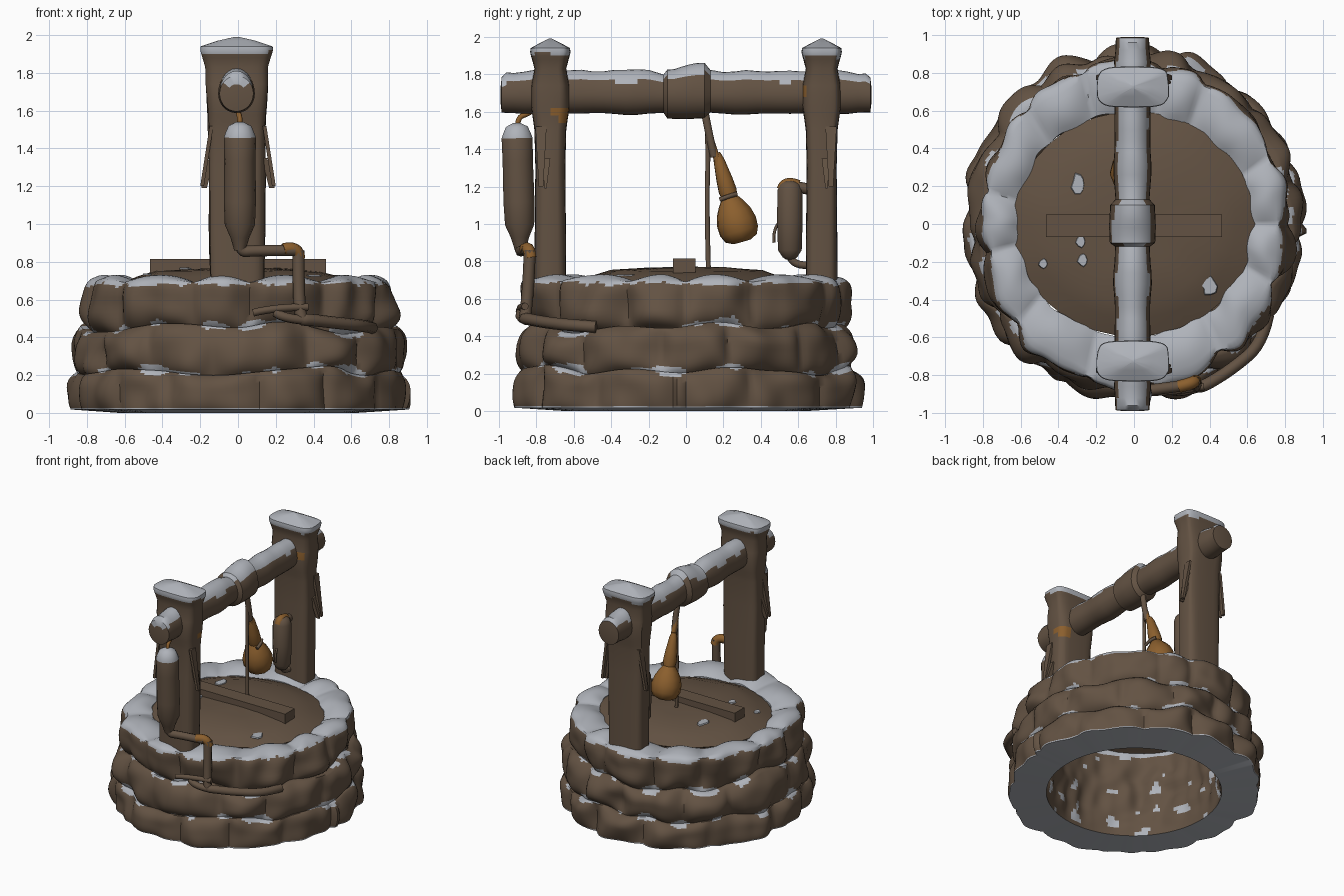
import bpy, bmesh, math, random
from math import sin, cos, tau
from mathutils import Vector, noise

random.seed(4)
if "Cube" in bpy.data.objects:
    bpy.data.objects.remove(bpy.data.objects["Cube"])


def material(name, rgb):
    m = bpy.data.materials.new(name)
    m.use_nodes = True
    m.diffuse_color = (*rgb, 1)
    bsdf = m.node_tree.nodes["Principled BSDF"]
    bsdf.inputs["Base Color"].default_value = (*rgb, 1)
    bsdf.inputs["Roughness"].default_value = 0.9
    return m


MATS = [material("weathered brown", (0.125, 0.085, 0.056)),
        material("snow", (0.43, 0.45, 0.49)),
        material("rust orange", (0.26, 0.115, 0.027))]
BROWN, SNOW, RUST = range(3)


def wobble(x, y, z, scale=1.0):
    return noise.noise(Vector((x, y, z)) * scale)


def finish(bm, name, rule=None, angle=40):
    bmesh.ops.recalc_face_normals(bm, faces=bm.faces)
    if rule:
        for f in bm.faces:
            f.material_index = rule(f.calc_center_median(), f.normal)
    me = bpy.data.meshes.new(name)
    bm.to_mesh(me)
    bm.free()
    for m in MATS:
        me.materials.append(m)
    ob = bpy.data.objects.new(name, me)
    select(ob)
    bpy.ops.object.shade_smooth_by_angle(angle=math.radians(angle))


def select(ob):
    bpy.context.collection.objects.link(ob)
    bpy.ops.object.select_all(action='DESELECT')
    ob.select_set(True)
    bpy.context.view_layer.objects.active = ob


def loft(name, rings, rule):
    """Skin a list of equal point rings and cap both ends."""
    bm = bmesh.new()
    rows = [[bm.verts.new(p) for p in ring] for ring in rings]
    n = len(rows[0])
    for a, b in zip(rows, rows[1:]):
        for i in range(n):
            bm.faces.new((a[i], a[(i + 1) % n], b[(i + 1) % n], b[i]))
    bm.faces.new(rows[0])
    bm.faces.new(rows[-1])
    finish(bm, name, rule)


def lathe(name, profile, start, end, rule, n=14):
    """Profile of (fraction along axis, radius) around the start-end axis."""
    start, end = Vector(start), Vector(end)
    turn = (end - start).to_track_quat('Z', 'Y')
    loft(name, [[start.lerp(end, t) + turn @ Vector((r * cos(tau * i / n), r * sin(tau * i / n), 0))
                 for i in range(n)] for t, r in profile], rule)


def pipe(name, points, radius, mat=BROWN):
    cu = bpy.data.curves.new(name, 'CURVE')
    cu.dimensions = '3D'
    cu.bevel_depth, cu.bevel_resolution, cu.use_fill_caps = radius, 2, True
    sp = cu.splines.new('NURBS')
    sp.points.add(len(points) - 1)
    for p, co in zip(sp.points, points):
        p.co = (*co, 1)
    sp.use_endpoint_u, sp.order_u, sp.resolution_u = True, 3, 5
    cu.materials.append(MATS[mat])
    select(bpy.data.objects.new(name, cu))
    bpy.ops.object.convert(target='MESH')


def box(name, center, size, lean=0.0, taper=1.0):
    bm = bmesh.new()
    bmesh.ops.create_cube(bm, size=1)
    for v in bm.verts:
        shrink = taper if v.co.z < 0 else 1
        p = Vector((v.co.x * size[0], v.co.y * size[1] * shrink, v.co.z * size[2]))
        v.co = Vector(center) + p + Vector((lean * v.co.z, 0, 0))
    finish(bm, name, lambda c, n: BROWN)


# Stone wall: three courses of bulging stones, snowy rim, hollow inside
SEG, STONES = 240, 13
courses = []
for k in range(3):
    cuts = [tau * (i + 0.5 * (k % 2) + random.uniform(-0.25, 0.25)) / STONES for i in range(STONES)]
    courses.append([(cuts[i], cuts[(i + 1) % STONES] + (tau if i == STONES - 1 else 0),
                     random.uniform(0.035, 0.06)) for i in range(STONES)])


def stone(k, th):
    for a, b, depth in courses[k]:
        for t in (th, th + tau):
            if a <= t < b:
                return 2 * (t - a) / (b - a) - 1, depth
    return 0, 0.05


def level(k, th):
    return (0.018, 0.215, 0.45, 0.69)[k] + (0.07 * wobble(2 * cos(th), 2 * sin(th), k * 3.1) if 0 < k < 3 else 0)


TICKS = (-1, -0.92, -0.84, -0.75, -0.6, -0.4, -0.2, 0, 0.2, 0.4, 0.6, 0.75, 0.84, 0.92, 1)
rows = [('side', k, v) for k in range(3) for v in TICKS]
rows += [('rim', 0, t / 8) for t in range(1, 9)]
rows += [('inner', 0, t / 22) for t in range(1, 23)]


def wall_point(row, th):
    kind, k, v = row
    if kind == 'side':
        u, depth = stone(k, th)
        z = level(k, th) + (level(k + 1, th) - level(k, th)) * (v + 1) / 2
        edge = abs(v) ** 3
        if k == 0 and v < 0:
            edge *= 0.3     # stones spread out at the ground
        if k == 2 and v > 0:
            edge = 0.8 * v ** 6
        r = (0.86, 0.85, 0.785)[k] + depth * (1 - abs(u) ** 3) * (1 - edge)
        if k == 1:
            r -= 0.03 * max(0, v) ** 2     # ease back towards the top course
        r += 0.05 * wobble(cos(th), sin(th), z, 5)
        if k == 2 and v > 0.5:
            z += 0.02 * (1 - u * u) * (v - 0.5) * 2
        stretch = (1.03, 1.02, 1.05)[k]
    elif kind == 'rim':
        u = stone(2, th)[0]
        r = 0.79 - 0.16 * v + (0.05 - 0.015 * v) * wobble(cos(th), sin(th), 0.69, 5)
        z = 0.69 + 0.02 * (1 - u * u) + 0.025 * (1 - u * u) * v * (1 - v) * 4 - 0.02 * v * v
        stretch = 1.05 - 0.12 * v
    else:
        r = 0.63 + 0.035 * wobble(cos(th), sin(th), 0.69, 5) * (1 - v) + 0.05 * wobble(cos(th), sin(th), v, 5) * v * (1 - v) * 4
        z = 0.67 * (1 - v)
        stretch = 0.93 + 0.08 * v
    return r * cos(th), stretch * r * sin(th), z


def wall_colour(row, c, th):
    kind, k, v = row
    rough = wobble(*c, 14)
    if kind == 'rim' or row == rows[-1] or row == rows[0]:
        return SNOW
    if kind == 'inner':
        return SNOW if wobble(*c, 10) > 0.4 else BROWN
    if k == 2 and (v == 1 or c.z + 0.025 * rough > 0.68):
        return SNOW
    # Drifts lying along the ledges between courses
    for j in (1, 2):
        drift = min(0.028, 0.11 * wobble(cos(th), sin(th), j + 0.4, 5)) + 0.012 * rough
        if abs(c.z - level(j, th) - 0.005) < drift:
            return SNOW
    return BROWN


bm = bmesh.new()
grid = [[bm.verts.new(wall_point(row, tau * i / SEG)) for i in range(SEG)] for row in rows]
for j, row in enumerate(rows):
    a, b = grid[j], grid[(j + 1) % len(rows)]
    for i in range(SEG):
        f = bm.faces.new((a[i], a[(i + 1) % SEG], b[(i + 1) % SEG], b[i]))
        f.material_index = wall_colour(row, f.calc_center_median(), tau * (i + 0.5) / SEG)
finish(bm, "stone_wall", angle=50)

# Thin domed well cover with a cross batten and a few drifts of snow
loft("well_cover", [[(r * cos(tau * i / 40), 0.93 * r * sin(tau * i / 40), z + 0.01 * wobble(r * cos(tau * i / 40), r * sin(tau * i / 40), 0, 4))
                     for i in range(40)]
                    for r, z in ((0.05, 0.75), (0.44, 0.73), (0.63, 0.67), (0.64, 0.68), (0.54, 0.72), (0.44, 0.75), (0.25, 0.765), (0.05, 0.77))],
     lambda c, n: BROWN)
box("cover_batten", (0, -0.01, 0.775), (0.93, 0.12, 0.08))
for x, y, s, z in ((-0.29, 0.21, 0.05, 0.757), (0.4, -0.33, 0.05, 0.725), (-0.27, -0.19, 0.03, 0.762),
                   (-0.28, -0.09, 0.03, 0.764), (-0.48, -0.21, 0.025, 0.732)):
    loft("snow_patch", [[(x + q * s * (0.8 + 0.5 * wobble(i, x, y, 1.7)) * cos(tau * i / 9),
                          y + q * s * (1 + 0.5 * wobble(i, y, x, 2.3)) * sin(tau * i / 9), z + h)
                         for i in range(9)] for q, h in ((1, -0.003), (0.9, 0.006))], lambda c, n: SNOW)

# Two posts with flared, snow-topped heads
POST = [(0.66, .143, .085), (1.0, .148, .083), (1.3, .15, .08), (1.5, .152, .085), (1.54, .153, .09), (1.58, .155, .096),
        (1.62, .158, .102), (1.68, .162, .104), (1.74, .165, .102), (1.83, .165, .085), (1.88, .18, .098), (1.9, .187, .104),
        (1.92, .192, .108), (1.94, .19, .105), (1.97, .1, .05), (1.99, .012, .01)]


def soft(c):
    return math.copysign(abs(c) ** 0.5, c)


def post_rule(c, n):
    if c.z + 0.03 * wobble(*c, 9) > 1.9:
        return SNOW
    patch = (1.53 < c.z < 1.63 and -0.69 - (c.z - 1.53) * 0.3 < c.y < 0) or (1.66 < c.z < 1.74 and 0 < c.y < 0.64)
    return RUST if patch and c.x > 0.08 else BROWN


for name, side in (("front_post", -1), ("back_post", 1)):
    loft(name, [[(hx * soft(cos(tau * i / 28)) - 0.005 + 0.01 * wobble(i * 0.45, z * 3, side),
                  side * 0.725 + hy * soft(sin(tau * i / 28)), z) for i in range(28)]
                for z, hx, hy in POST], post_rule)
    # Splintered boards on the post flanks
    for s in (-1, 1):
        box(name + "_splinter", (s * 0.165, side * 0.775, 1.36), (0.02, 0.06, 0.32), -s * 0.05, 0.4)
        box(name + "_splinter_small", (s * 0.16, side * 0.75, 1.27), (0.03, 0.05, 0.16), -s * 0.04, 0.2)

# Cross beam with rounded ends, a bulging wrapped middle and snow along its top
rings = []
ys = [-0.2, -0.12, -0.1, -0.06, -0.02, 0.02, 0.06, 0.1, 0.13, 0.2]
ys = [-0.99, -0.985, -0.96] + [-0.92 + 0.06 * i for i in range(12)] + ys + [0.26 + 0.06 * i for i in range(12)] + [0.96, 0.985, 0.99]
for y in ys:
    r = 0.13 if -0.11 < y < 0.11 else 0.1 if abs(y) < 0.9 else 0.093
    r = 0.05 if abs(y) > 0.988 else r + 0.012 * wobble(0, y, 3, 5)
    lift = (0.028 + 0.03 * wobble(1, y, 0, 6)) * (abs(y) < 0.98)
    rings.append([(-0.008 + 0.95 * r * cos(a), y, 1.69 + r * sin(a) + max(0, sin(a)) * lift)
                  for a in (tau * i / 28 for i in range(28))])
loft("cross_beam", rings, lambda c, n: SNOW if n.z + 0.2 * wobble(*c, 8) > 0.48 or
     (c.y < -0.95 and c.z > 1.735) else BROWN)

# Rope and hanging sack
pipe("rope", [(0, 0.11, 1.58), (0, 0.12, 1.4), (0, 0.11, 1.1), (0, 0.12, 0.75)], 0.013)
pipe("rope_knot", [(0, 0.10, 1.6), (0.01, 0.125, 1.47), (0, 0.15, 1.36)], 0.022)
pipe("sack_tie", [(0, 0.12, 1.48), (0, 0.15, 1.4), (0, 0.18, 1.3)], 0.018, RUST)
lathe("hanging_sack", [(0, .018), (.08, .03), (.3, .045), (.42, .05), (.5, .045), (.57, .07), (.66, .095), (.77, .11), (.88, .108), (.96, .09), (1, .05)],
      (-0.01, 0.165, 1.38), (-0.02, 0.30, 0.905), lambda c, n: RUST, 10)
pipe("sack_band", [(0.04, 0.18, 1.13), (0.045, 0.23, 1.15), (0.02, 0.27, 1.16)], 0.012)

# Front tank, its hook and the pipe run along the wall
lathe("front_tank", [(0, .02), (.03, .06), (.08, .075), (.12, .085), (.3, .083), (.62, .085), (.8, .08), (.9, .05), (1, .03)],
      (0.01, -0.905, 1.54), (0.01, -0.885, 0.86), lambda c, n: SNOW if c.z > 1.465 else BROWN)
pipe("tank_hook", [(0.01, -0.9, 1.52), (0.01, -0.9, 1.57), (0, -0.84, 1.59), (0, -0.8, 1.62)], 0.014, RUST)
pipe("drain_upper", [(0.01, -0.885, 0.92), (0.01, -0.885, 0.85), (0.08, -0.88, 0.86), (0.3, -0.85, 0.86)], 0.03)
pipe("drain_elbow", [(0.24, -0.86, 0.865), (0.32, -0.84, 0.885), (0.325, -0.83, 0.82)], 0.033, RUST)
pipe("drain_lower", [(0.32, -0.835, 0.86), (0.32, -0.84, 0.7), (0.33, -0.86, 0.49), (0.37, -0.86, 0.495),
                     (0.53, -0.76, 0.475), (0.68, -0.63, 0.46), (0.71, -0.48, 0.45)], 0.032)
pipe("drain_branch", [(0.08, -0.89, 0.53), (0.2, -0.89, 0.56), (0.37, -0.86, 0.56)], 0.02)
pipe("drain_stub", [(0.2, -0.88, 0.53), (0.24, -0.9, 0.5), (0.36, -0.86, 0.49)], 0.025)

# Back tank on the inner face of the back post
lathe("back_tank", [(0, .03), (.04, .055), (.12, .068), (.5, .07), (.88, .065), (.97, .04), (1, .02)],
      (0, 0.555, 1.23), (0, 0.555, 0.81), lambda c, n: BROWN)
pipe("back_tank_arm", [(0, 0.55, 1.2), (0, 0.6, 1.2), (0, 0.68, 1.18)], 0.03)
pipe("back_tank_elbow", [(0, 0.515, 1.185), (0, 0.53, 1.235), (0, 0.6, 1.205)], 0.03, RUST)
pipe("back_tank_spout", [(0, 0.555, 0.83), (0, 0.57, 0.78), (0, 0.64, 0.78)], 0.02)
pipe("back_tank_handle", [(0, 0.49, 1.0), (0, 0.465, 0.96), (0, 0.47, 0.9)], 0.008)
